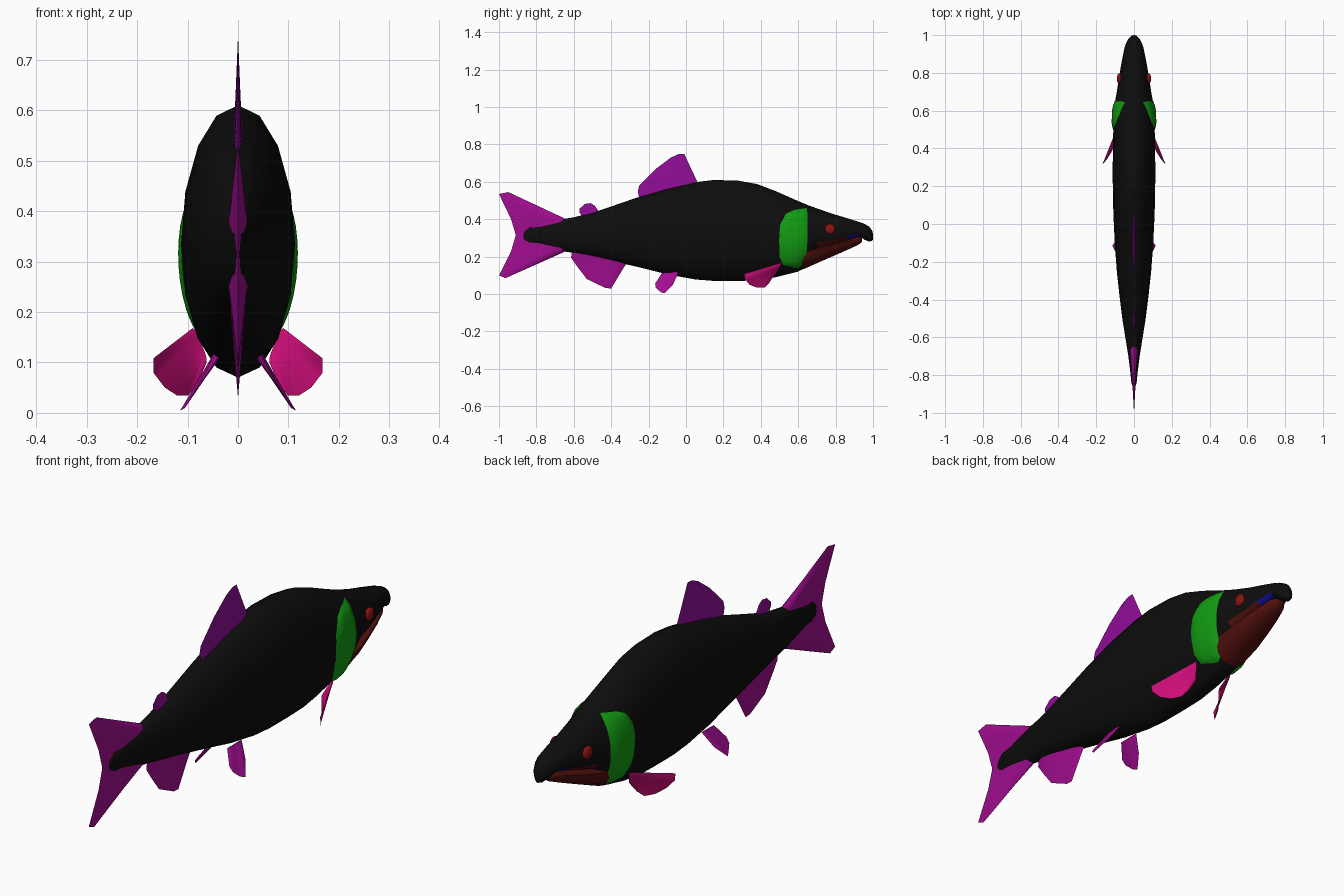
import bpy, bmesh, math
from mathutils import Vector

cube = bpy.data.objects.get("Cube")
if cube:
    bpy.data.objects.remove(cube, do_unlink=True)


def material(name, r, g, b):
    m = bpy.data.materials.new(name)
    m.use_nodes = True
    m.diffuse_color = (r, g, b, 1)
    m.node_tree.nodes["Principled BSDF"].inputs["Base Color"].default_value = (r, g, b, 1)
    return m


BLACK = material("black skin", .004, .004, .004)
GREEN = material("gill green", .006, .33, .006)
RED = material("dark red jaw", .08, .005, .004)
EYE = material("eye red", .24, .008, .006)
BLUE = material("mouth blue", .006, .005, .36)
VIOLET = material("dorsal violet", .28, .004, .31)
MAGENTA = material("fin magenta", .36, .004, .28)
PINK = material("pectoral pink", .62, .004, .19)


def finish(name, bm, *mats, angle=50):
    bmesh.ops.remove_doubles(bm, verts=bm.verts, dist=.0002)
    bmesh.ops.recalc_face_normals(bm, faces=bm.faces)
    me = bpy.data.meshes.new(name)
    bm.to_mesh(me)
    bm.free()
    ob = bpy.data.objects.new(name, me)
    bpy.context.collection.objects.link(ob)
    for m in mats:
        me.materials.append(m)
    bpy.ops.object.select_all(action='DESELECT')
    bpy.context.view_layer.objects.active = ob
    ob.select_set(True)
    bpy.ops.object.shade_smooth_by_angle(angle=math.radians(angle))
    return ob


def lerp(points, t):
    # Point on a polyline, with t running from 0 to 1
    s = t * (len(points) - 1)
    i = min(int(s), len(points) - 2)
    return Vector(points[i]).lerp(Vector(points[i + 1]), s - i)


def loft(stations, sides=16):
    # Oval rings along y: each station is y, top, widest height, bottom, half width
    bm = bmesh.new()
    rings = []
    for y, top, mid, bot, w in stations:
        ring = []
        for k in range(sides):
            a = 2 * math.pi * k / sides
            c = math.cos(a)
            z = mid + c * (top - mid if c > 0 else mid - bot)
            ring.append(bm.verts.new((w * math.sin(a), y, z)))
        rings.append(ring)
    for r0, r1 in zip(rings, rings[1:]):
        for k in range(sides):
            j = (k + 1) % sides
            bm.faces.new((r0[k], r0[j], r1[j], r1[k]))
    bm.faces.new(rings[0])
    bm.faces.new(rings[-1])
    return bm


# Body with head and hooked snout
BODY = [
    (-.87, .335, .31, .285, .004), (-.84, .36, .315, .27, .014),
    (-.78, .37, .315, .26, .02), (-.70, .395, .315, .235, .03),
    (-.6, .41, .315, .22, .046), (-.5, .435, .315, .2, .062),
    (-.38, .475, .32, .173, .077), (-.25, .52, .325, .143, .091),
    (-.1, .565, .33, .105, .102), (.05, .598, .335, .078, .109),
    (.15, .61, .335, .07, .112), (.28, .606, .335, .07, .113),
    (.38, .588, .33, .073, .112), (.48, .55, .32, .09, .11),
    (.6, .497, .31, .12, .105), (.65, .476, .305, .15, .1),
    (.7, .458, .3, .235, .091), (.78, .43, .305, .262, .079),
    (.86, .406, .325, .288, .065), (.93, .384, .335, .308, .051),
    (.955, .375, .325, .29, .043), (.98, .36, .32, .281, .03),
    (.995, .34, .315, .284, .016), (1, .32, .31, .29, .004)]
bm = loft(BODY)
bm.normal_update()
bmesh.ops.recalc_face_normals(bm, faces=bm.faces)
for f in bm.faces:
    c = f.calc_center_median()
    if f.normal.z < -.5 and .68 < c.y < .94:
        f.material_index = 2 if c.y > .86 else 1
finish("body", bm, BLACK, RED, BLUE)

# Lower jaw
jaw = loft([
    (.62, .23, .22, .13, .085), (.66, .24, .228, .147, .086),
    (.7, .247, .235, .165, .084), (.78, .265, .255, .2, .071),
    (.86, .289, .28, .235, .056), (.915, .306, .295, .26, .04),
    (.935, .308, .298, .272, .026), (.942, .3, .295, .282, .01)])
finish("lower_jaw", jaw, RED)


def skin_x(y, z):
    # Half width of the body at a given length and height
    for a, b in zip(BODY, BODY[1:]):
        if a[0] <= y <= b[0]:
            t = (y - a[0]) / (b[0] - a[0])
            _, top, mid, bot, w = (p + (q - p) * t for p, q in zip(a, b))
            h = (z - mid) / (top - mid if z > mid else mid - bot)
            return w * math.sqrt(max(0, 1 - h * h))
    return 0


def gill_cover(name, side):
    # Raised plate following the skin, bounded by a rear and a front edge
    rear = [(.58, .14), (.52, .155), (.5, .2), (.498, .29), (.503, .37), (.535, .43), (.58, .45)]
    front = [(.6, .14), (.625, .16), (.645, .22), (.65, .3), (.65, .37), (.65, .43), (.645, .46)]
    bm = bmesh.new()
    rows, cols = 18, 8
    grid = []
    for i in range(rows + 1):
        v = i / rows
        a, b = lerp(rear, v), lerp(front, v)
        row = []
        for j in range(cols + 1):
            u = j / cols
            y, z = a.lerp(b, u)
            bulge = min(1, 5 * u, 5 * (1 - u), 6 * v, 6 * (1 - v))
            row.append(bm.verts.new((side * (skin_x(y, z) + .002 + .009 * bulge), y, z)))
        grid.append(row)
    for r0, r1 in zip(grid, grid[1:]):
        for j in range(cols):
            bm.faces.new((r0[j], r0[j + 1], r1[j + 1], r1[j]))
    ob = finish(name, bm, GREEN)
    if (ob.data.polygons[0].normal.x > 0) != (side > 0):
        ob.data.flip_normals()


def fin(name, base, edge, thick, mat, side=1):
    # Fin thick at its base and tapering to a sharp outer edge
    base = [Vector((side * x, y, z)) for x, y, z in base]
    edge = [Vector((side * x, y, z)) for x, y, z in edge]
    n = (base[-1] - base[0]).cross(lerp(edge, .5) - base[0]).normalized()
    cols, rows = 4 * (len(edge) - 1), 5
    bm = bmesh.new()
    for s in (1, -1):
        grid = []
        for i in range(rows + 1):
            v = i / rows
            row = []
            for j in range(cols + 1):
                u = j / cols
                p = lerp(base, u).lerp(lerp(edge, u), v)
                h = thick * (1 - v) * (1 - (2 * u - 1) ** 6)
                row.append(bm.verts.new(p + n * s * h))
            grid.append(row)
        for r0, r1 in zip(grid, grid[1:]):
            for j in range(cols):
                bm.faces.new((r0[j], r0[j + 1], r1[j + 1], r1[j]))
    finish(name, bm, mat)


def flat(*points):
    return [(0, y, z) for y, z in points]


# Fins on the centre line
fin("dorsal_fin", flat((.07, .58), (-.25, .51)),
    flat((-.01, .75), (-.04, .748), (-.08, .73), (-.16, .67), (-.25, .58), (-.258, .55)),
    .008, VIOLET)
fin("adipose_fin", flat((-.46, .43), (-.55, .41)),
    flat((-.487, .472), (-.51, .486), (-.54, .482), (-.57, .455), (-.57, .437)), .008, VIOLET)
fin("anal_fin", flat((-.31, .175), (-.61, .225)),
    flat((-.34, .13), (-.4, .03), (-.43, .032), (-.53, .08), (-.58, .145), (-.615, .195)),
    .014, MAGENTA)
fin("tail_fin", flat((-.64, .4), (-.64, .23)),
    flat((-.95, .545), (-1, .535), (-.935, .4), (-.91, .315), (-.935, .23), (-1, .1), (-.965, .085)),
    .022, MAGENTA)

# Paired parts
for label, side in (("left", 1), ("right", -1)):
    gill_cover(label + "_gill_cover", side)
    fin(label + "_pectoral_fin", [(.09, .51, .168), (.062, .47, .1)],
        [(.168, .31, .108), (.168, .315, .08), (.145, .34, .05), (.12, .38, .034),
         (.098, .42, .035), (.08, .445, .06)], .006, PINK, side)
    fin(label + "_pelvic_fin", [(.045, -.04, .115), (.04, -.13, .11)],
        [(.085, -.07, .05), (.115, -.115, .004), (.105, -.135, .01),
         (.09, -.162, .035), (.075, -.165, .056)], .006, MAGENTA, side)
    bm = bmesh.new()
    bmesh.ops.create_uvsphere(bm, u_segments=16, v_segments=10, radius=.028)
    for v in bm.verts:
        v.co.x = v.co.x * .5 + side * .077
        v.co.y += .77
        v.co.z += .347
    finish(label + "_eye", bm, EYE)
